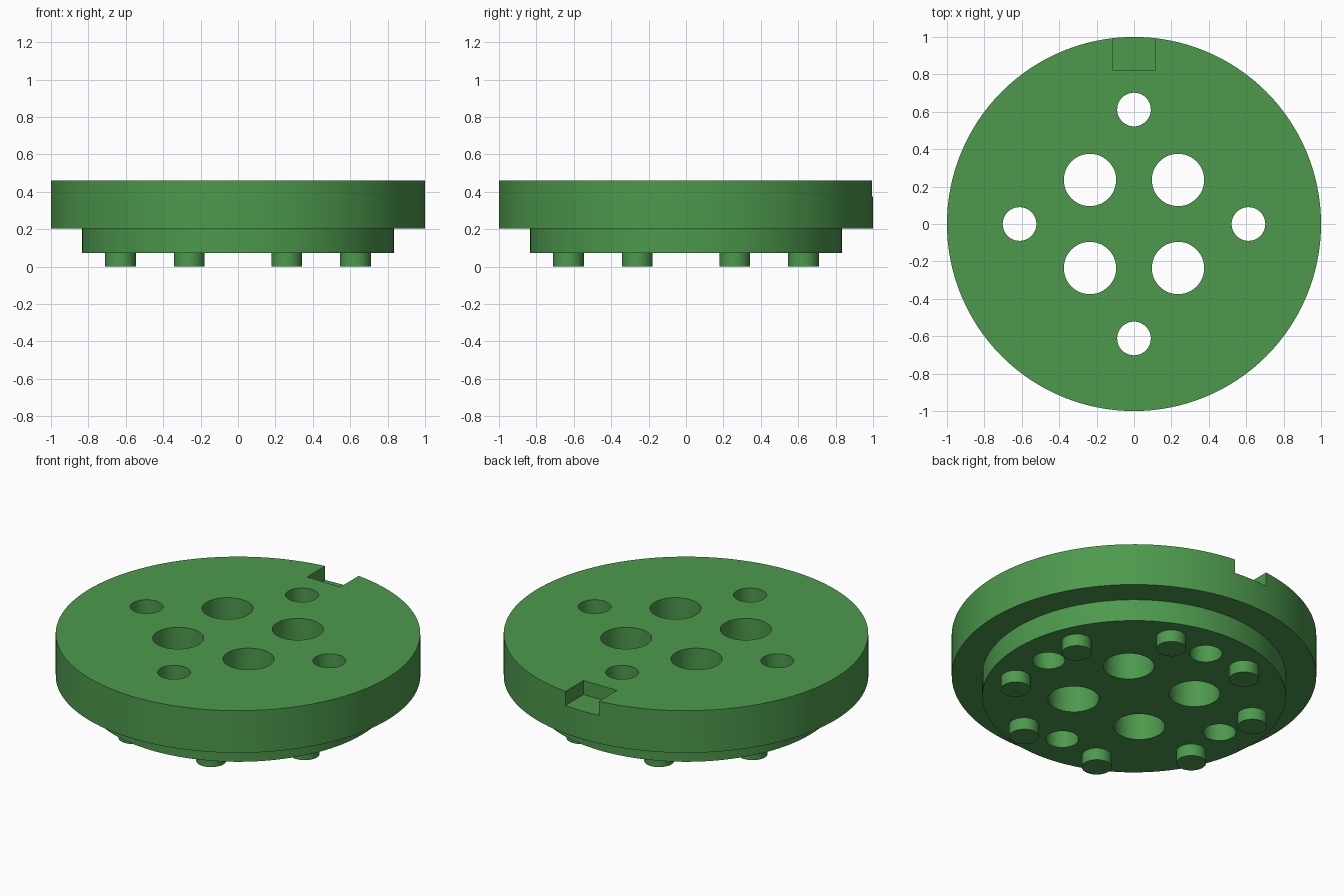
import bpy, bmesh, math

if "Cube" in bpy.data.objects:
    bpy.data.objects.remove(bpy.data.objects["Cube"])

green = bpy.data.materials.new("green")
green.diffuse_color = (0.074, 0.319, 0.074, 1)
green.use_nodes = True
green.node_tree.nodes["Principled BSDF"].inputs["Base Color"].default_value = green.diffuse_color

TOP, LEDGE, BASE = 0.46, 0.205, 0.073   # heights of top, flange underside, hub underside


def cylinder(name, r, z0, z1, x=0, y=0, sides=48):
    bpy.ops.mesh.primitive_cylinder_add(vertices=sides, radius=r, depth=z1 - z0,
                                        location=(x, y, (z0 + z1) / 2))
    ob = bpy.context.object
    ob.name = name
    ob.data.materials.append(green)
    return ob


def smooth(ob):
    bpy.ops.object.select_all(action='DESELECT')
    ob.select_set(True)
    bpy.context.view_layer.objects.active = ob
    bpy.ops.object.shade_smooth_by_angle(angle=math.radians(30))


def lathe(name, profile, sides=128):
    """Closed solid of revolution from (radius, z) points."""
    bm = bmesh.new()
    rings = [[bm.verts.new((r * math.cos(2 * math.pi * i / sides),
                            r * math.sin(2 * math.pi * i / sides), z))
              for i in range(sides)] for r, z in profile]
    for a, b in zip(rings, rings[1:]):
        for i in range(sides):
            j = (i + 1) % sides
            bm.faces.new((a[i], a[j], b[j], b[i]))
    bm.faces.new(rings[0][::-1])
    bm.faces.new(rings[-1])
    bmesh.ops.recalc_face_normals(bm, faces=bm.faces)
    me = bpy.data.meshes.new(name)
    bm.to_mesh(me)
    bm.free()
    me.materials.append(green)
    ob = bpy.data.objects.new(name, me)
    bpy.context.collection.objects.link(ob)
    return ob


# stepped disc: wide flange over a narrower hub
disc = lathe("stepped_disc", [(0.833, BASE), (0.833, LEDGE), (1, LEDGE), (1, TOP)])

# cutters: four large holes, four small holes, one rim notch
cutters = []
for k in range(4):
    a = k * math.pi / 2
    d = a + math.pi / 4
    cutters.append(cylinder("small_hole_cutter", 0.09, -0.2, 0.7,
                            0.612 * math.cos(a), 0.612 * math.sin(a)))
    cutters.append(cylinder("large_hole_cutter", 0.14, -0.2, 0.7,
                            0.333 * math.cos(d), 0.333 * math.sin(d)))
bpy.ops.mesh.primitive_cube_add(size=1, location=(0, 1.02, 0.575))
notch = bpy.context.object
notch.name = "notch_cutter"
notch.scale = (0.224, 0.4, 0.4)
notch.data.materials.append(green)
cutters.append(notch)

# apply the cuts, then discard the cutters
for c in cutters:
    m = disc.modifiers.new("cut", 'BOOLEAN')
    m.operation, m.solver, m.object = 'DIFFERENCE', 'EXACT', c
bpy.context.view_layer.update()
cut = bpy.data.meshes.new_from_object(
    disc.evaluated_get(bpy.context.evaluated_depsgraph_get()))
disc.modifiers.clear()
disc.data = cut
for c in cutters:
    bpy.data.objects.remove(c)
smooth(disc)

# ring of eight short pegs underneath
for k in range(8):
    a = math.radians(22.5 + 45 * k)
    smooth(cylinder(f"peg_{k + 1}", 0.082, 0, BASE + 0.005,
                    0.68 * math.cos(a), 0.68 * math.sin(a)))
